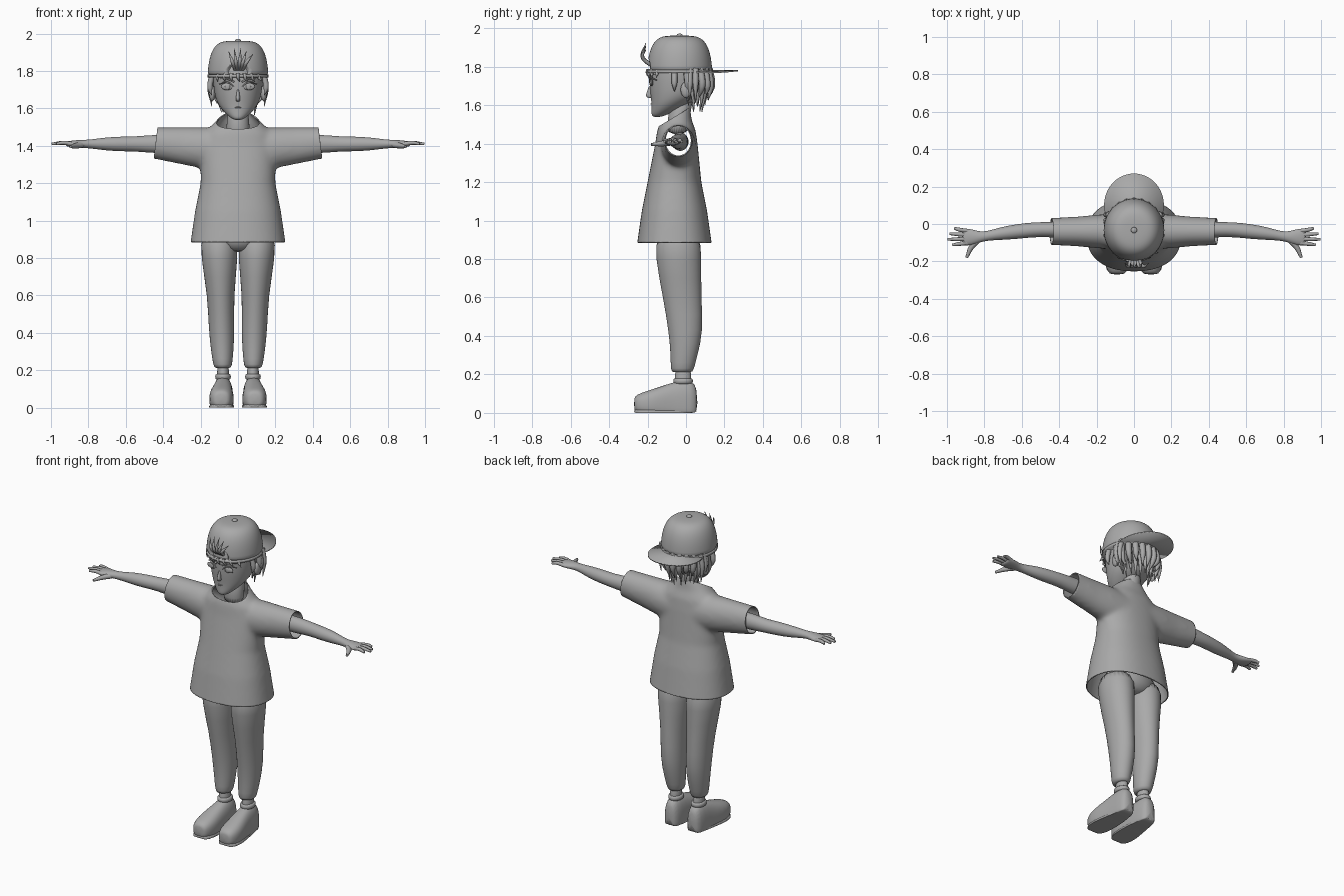
import bpy, bmesh, math, random
from mathutils import Vector

random.seed(4)
if "Cube" in bpy.data.objects:
    bpy.data.objects.remove(bpy.data.objects["Cube"])

shade = .4
grey = bpy.data.materials.new("plain_grey")
grey.use_nodes = True
grey.diffuse_color = (shade, shade, shade, 1)
grey.node_tree.nodes["Principled BSDF"].inputs["Base Color"].default_value = grey.diffuse_color


def add_object(name, data, mirror):
    ob = bpy.data.objects.new(name, data)
    bpy.context.collection.objects.link(ob)
    data.materials.append(grey)
    if mirror:
        ob.modifiers.new("Mirror", 'MIRROR').use_mirror_merge = False
    return ob


def finish(name, bm, subsurf=0, mirror=False):
    bmesh.ops.recalc_face_normals(bm, faces=bm.faces)
    mesh = bpy.data.meshes.new(name)
    bm.to_mesh(mesh)
    bm.free()
    mesh.shade_smooth()
    ob = add_object(name, mesh, mirror)
    if subsurf:
        smooth = ob.modifiers.new("Subsurf", 'SUBSURF')
        smooth.levels = smooth.render_levels = subsurf
    return ob


def skin(bm, rings, axis='z', other=lambda position: 0, sides=24, power=2, floor=None):
    """Skin superellipse rings: (position, centre, first radius, second radius)."""
    place = {'z': lambda p, c, u, v: (other(p) + u, c + v, p),
             'x': lambda p, c, u, v: (p, c + u, other(p) + v),
             'y': lambda p, c, u, v: (c + u, p, other(p) + v)}[axis]
    loops = []
    for position, centre, first, second in rings:
        loop = []
        for i in range(sides):
            angle = math.tau * i / sides
            cos, sin = math.cos(angle), math.sin(angle)
            u = first * math.copysign(abs(cos) ** (2 / power), cos)
            v = second * math.copysign(abs(sin) ** (2 / power), sin)
            vert = bm.verts.new(place(position, centre, u, v))
            if floor is not None:
                vert.co.z = max(vert.co.z, floor)
            loop.append(vert)
        loops.append(loop)
    faces = [bm.faces.new(loops[0][::-1]), bm.faces.new(loops[-1])]
    for low, high in zip(loops, loops[1:]):
        for i in range(sides):
            j = (i + 1) % sides
            faces.append(bm.faces.new((low[i], low[j], high[j], high[i])))
    bmesh.ops.recalc_face_normals(bm, faces=faces)


def loft(name, rings, subsurf=1, mirror=False, **options):
    bm = bmesh.new()
    skin(bm, rings, **options)
    return finish(name, bm, subsurf, mirror)


def ball(name, centre, radii, mirror=False):
    bm = bmesh.new()
    bmesh.ops.create_uvsphere(bm, u_segments=20, v_segments=12, radius=1)
    for v in bm.verts:
        v.co = Vector(centre) + Vector(radii) * v.co
    return finish(name, bm, mirror=mirror)


def strands(name, paths, width, taper=(1, .9, .1), mirror=False):
    """Tapered tubes through three-point paths."""
    curve = bpy.data.curves.new(name, 'CURVE')
    curve.dimensions = '3D'
    curve.bevel_depth = width
    curve.bevel_resolution = 2
    curve.resolution_u = 5
    curve.use_fill_caps = True
    for path in paths:
        spline = curve.splines.new('BEZIER')
        spline.bezier_points.add(len(path) - 1)
        for point, co, radius in zip(spline.bezier_points, path, taper):
            point.co, point.radius = co, radius
            point.handle_left_type = point.handle_right_type = 'AUTO'
    return add_object(name, curve, mirror)


def ball_scale(vector, radii):
    return Vector(a * b for a, b in zip(vector, radii))


# Shirt: torso and sleeves fused, then hem, cuffs and collar trimmed open
bm = bmesh.new()
skin(bm, [(.84, -.06, .26, .2), (1.05, -.06, .23, .17), (1.2, -.06, .2, .14), (1.4, -.05, .2, .11),
          (1.47, -.05, .18, .1), (1.52, -.05, .13, .08), (1.6, -.05, .06, .07)], sides=40, power=2.3)
for side in (-1, 1):
    skin(bm, [(side * x, -.04, depth, height) for x, depth, height in
              ((.03, .1, .12), (.2, .09, .11), (.3, .08, .1), (.5, .07, .08))],
         axis='x', other=lambda x: 1.37 + abs(x) / 10)
shirt = finish("shirt", bm)
fuse = shirt.modifiers.new("Fuse", 'REMESH')
fuse.mode, fuse.voxel_size = 'VOXEL', .012
soften = shirt.modifiers.new("Soften", 'SMOOTH')
soften.factor, soften.iterations = .5, 14
fused = bpy.data.meshes.new_from_object(shirt.evaluated_get(bpy.context.evaluated_depsgraph_get()))
shirt.modifiers.clear()
bm = bmesh.new()
bm.from_mesh(fused)
bpy.data.meshes.remove(fused)
hem, collar = ((0, 0, .885), (0, 0, -1)), ((0, -.05, 1.545), (0, -.6, 1))
cuffs = [((side * .44, 0, 1.42), (side, 0, .12)) for side in (-1, 1)]
for point, normal in (hem, collar, *cuffs):
    bmesh.ops.bisect_plane(bm, geom=bm.verts[:] + bm.edges[:] + bm.faces[:],
                           plane_co=point, plane_no=normal, clear_outer=True)
bm.to_mesh(shirt.data)
bm.free()
shirt.data.shade_smooth()
shirt.modifiers.new("Cloth", 'SOLIDIFY').thickness = .006

# Trousers
loft("trouser_leg", [(.95, -.04, .1, .12), (.8, -.04, .1, .12), (.6, -.02, .07, .1), (.42, 0, .07, .09),
                     (.3, -.01, .06, .07), (.22, -.02, .05, .06), (.21, -.02, .04, .05)],
     other=lambda z: .075 + .03 * z, mirror=True)
loft("trouser_hips", [(.83, -.04, .06, .07), (.87, -.04, .16, .12), (1, -.04, .19, .12)])

# Ankles and shoes
loft("ankle", [(z, -.015, .032, .043) for z in (.08, .16, .25)], other=lambda z: .08, mirror=True)
loft("sock_band", [(.15, -.015, .03, .04), (.15, -.015, .043, .052),
                   (.18, -.015, .043, .052), (.18, -.015, .03, .04)], other=lambda z: .08, mirror=True)
loft("shoe", [(-.27, .09, .03, .03), (-.26, .09, .05, .05), (-.2, .09, .07, .07), (-.11, .085, .06, .1),
              (-.05, .08, .055, .12), (.03, .08, .05, .13), (.06, .08, .03, .08)],
     axis='y', other=lambda y: .045, power=2.5, floor=0, mirror=True)
loft("shoe_sole", [(-.27, .09, .03, .02), (-.25, .09, .06, .02), (-.18, .09, .07, .02),
                   (-.08, .08, .06, .02), (.06, .08, .04, .02)],
     axis='y', other=lambda y: 0, power=4, floor=0, mirror=True)

# Arms and hands
loft("arm", [(.3, -.03, .05, .05), (.45, -.03, .04, .05), (.54, -.03, .04, .04), (.62, -.04, .04, .04),
             (.71, -.05, .035, .035), (.79, -.065, .024, .023), (.83, -.07, .03, .022),
             (.87, -.07, .044, .02), (.91, -.07, .046, .015), (.92, -.07, .04, .01)],
     axis='x', other=lambda x: 1.41, mirror=True)
fingers = []
for i, reach in enumerate((.965, .99, 1, .975)):
    root, tip = -.038 - .021 * i, -.022 - .03 * i
    fingers.append([(.885, root, 1.41), (.935, (root + tip) / 2, 1.416), (reach - .004, tip, 1.41)])
strands("fingers", fingers, .0115, (1, .95, .6), mirror=True)
strands("thumb", [[(.835, -.085, 1.405), (.87, -.125, 1.4), (.895, -.18, 1.395)]], .017, (1, .85, .45),
        mirror=True)

# Neck and head
loft("neck", [(1.44, -.045, .075, .06), (1.54, -.04, .055, .055), (1.66, -.01, .055, .06)])
loft("head", [(1.538, -.15, .02, .02), (1.55, -.14, .04, .04), (1.575, -.11, .07, .07), (1.61, -.08, .1, .1),
              (1.65, -.05, .12, .135), (1.7, -.045, .13, .145), (1.8, -.04, .14, .15), (1.9, -.035, .11, .12)],
     subsurf=2)
loft("nose", [(1.636, -.184, .01, .01), (1.646, -.193, .013, .02), (1.665, -.19, .01, .014),
              (1.705, -.183, .006, .01)], sides=12)
ball("ear", (.138, 0, 1.68), (.016, .028, .042), mirror=True)
ball("eye", (.058, -.179, 1.717), (.033, .008, .019), mirror=True)
ball("iris", (.056, -.185, 1.717), (.013, .005, .017), mirror=True)
strands("eyelid", [[(.022, -.19, 1.716), (.056, -.186, 1.74), (.1, -.153, 1.73)]], .005, (.4, 1, .5), mirror=True)
strands("eyebrow", [[(.02, -.19, 1.742), (.06, -.184, 1.758), (.1, -.153, 1.757)]], .005, mirror=True)
strands("mouth", [[(-.03, -.166, 1.603), (0, -.182, 1.606), (.03, -.166, 1.603)]], .004, (.3, 1, .3))

# Backward cap: domed crown with a front opening, edge band, button and rear brim
rim, middle = 1.766, -.033
dome = [math.radians(angle) for angle in range(0, 89, 8)]
crown = loft("cap_crown", [(rim + .196 * math.sin(t), middle, .163 * math.cos(t) ** .45,
                            .17 * math.cos(t) ** .45) for t in dome], sides=32)
cutter = ball("opening_cutter", (0, -.2, rim + .03), (.068, .042, .048))
cutter.hide_render = True
cutter.hide_viewport = True
opening = crown.modifiers.new("Opening", 'BOOLEAN')
opening.operation, opening.object = 'DIFFERENCE', cutter
loft("cap_edge", [(rim + rise, middle, .162, .172) for rise in (0, .016)], subsurf=0, sides=48)
ball("cap_button", (0, middle, 1.963), (.016, .016, .009))
brim = bmesh.new()
skin(brim, [(rim + rise, .1, .16, .17) for rise in (0, .008)], sides=48)
for v in brim.verts:
    v.co.z += .01 - .4 * v.co.x ** 2
finish("cap_brim", brim)

# Hair: tuft through the opening, fringe, side locks and nape locks
tuft = [[(x * .3, -.185, 1.81), (x * .6, -.226, 1.85), (x, -.21 + abs(x) / 30, 1.93 - abs(x) / 2)]
        for x in (-.05, -.02, .015, .045, .08)]
strands("hair_tuft", tuft, .011)
fringe = []
for i in range(-3, 4):
    x = i / 30
    bend = 5 * x * x
    fringe.append([(x, bend - .195, 1.785), (x * 1.1, bend - .2, 1.768), (x * 1.2 + .01, bend * .8 - .194, 1.742)])
strands("fringe", fringe, .011)
side_locks = [[(.135, y, 1.79), (.15, y, 1.71), (.14, y, low)] for y, low in ((-.06, 1.67), (.02, 1.63), (.05, 1.61))]
strands("side_locks", side_locks, .016, mirror=True)
nape = []
for radius, low in ((.135, 1.63), (.105, 1.575)):
    for i in range(11):
        angle = math.radians(8 + 16.4 * i)
        out = Vector((math.cos(angle), math.sin(angle), 0)) * radius
        tip = out * random.uniform(.7, .95)
        tip.z = low + random.uniform(-.015, .03)
        nape.append([out + Vector((0, -.015, 1.79)), out * 1.07 + Vector((0, -.01, 1.7)), tip])
strands("nape_locks", nape, .019)
